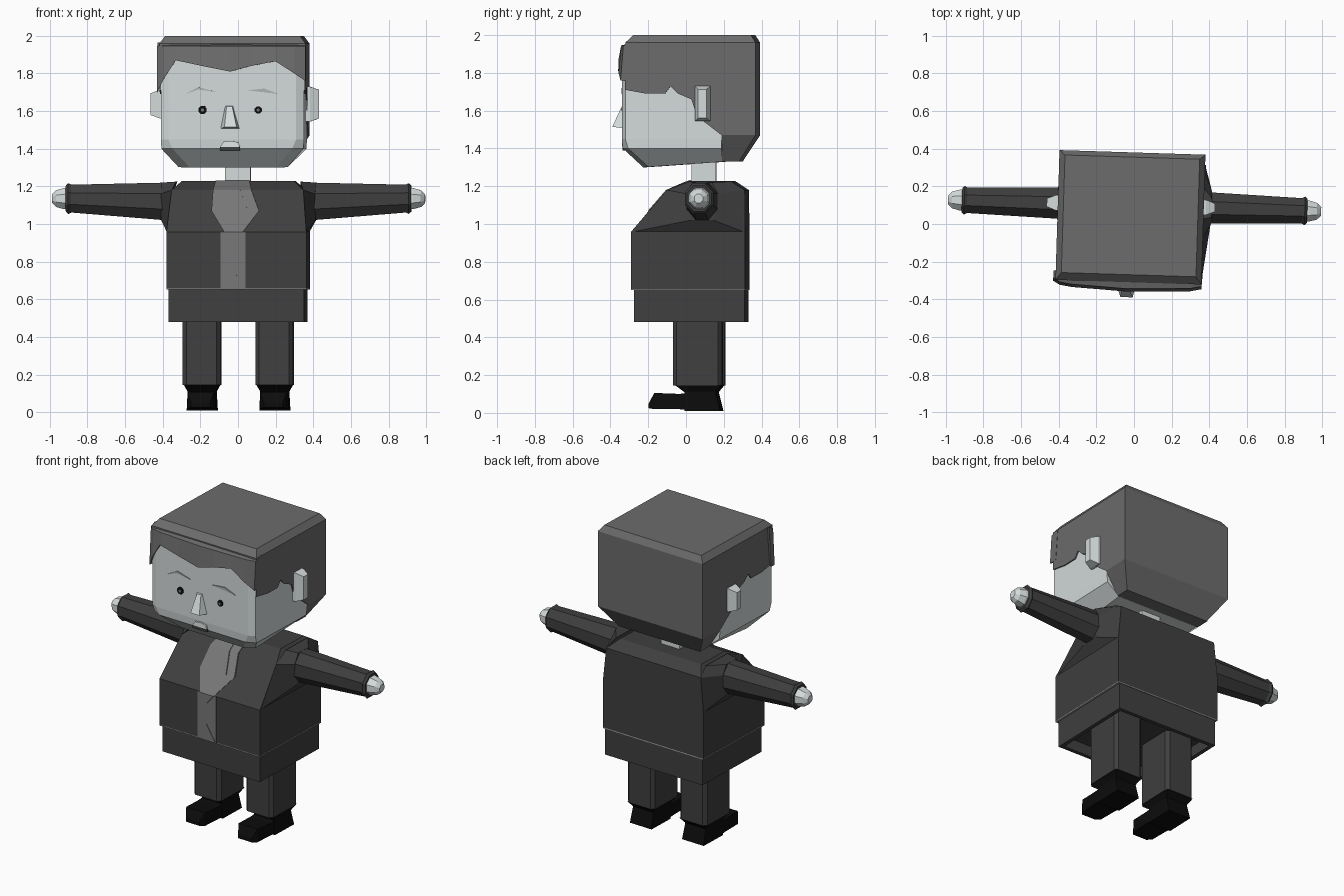
import bpy, bmesh, math
from mathutils import Matrix

if "Cube" in bpy.data.objects:
    bpy.data.objects.remove(bpy.data.objects["Cube"])

TURN = Matrix.Rotation(math.radians(-1.8), 4, 'Z')


def lin(c):
    c /= 255
    return c / 12.92 if c <= 0.04045 else ((c + 0.055) / 1.055) ** 2.4


def material(name, r, g, b):
    m = bpy.data.materials.new(name)
    m.diffuse_color = (lin(r), lin(g), lin(b), 1)
    m.use_nodes = True
    m.node_tree.nodes["Principled BSDF"].inputs["Base Color"].default_value = m.diffuse_color
    return m


SKIN = material("pale skin", 212, 219, 219)
SHADE = material("brow grey", 172, 178, 178)
HAIR = material("hair grey", 108, 108, 108)
SUIT = material("suit charcoal", 63, 63, 63)
TIE = material("tie grey", 120, 120, 120)
TRIM = material("trim grey", 160, 160, 160)
SHOE = material("shoe black", 12, 12, 12)
WHITE = material("white", 235, 240, 240)


def loft(name, parts, mat):
    """Each part is a list of rings with equal point counts, capped at both ends."""
    bm = bmesh.new()
    for rings in parts:
        rows = [[bm.verts.new(p) for p in r] for r in rings]
        n = len(rows[0])
        for a, b in zip(rows, rows[1:]):
            for i in range(n):
                j = (i + 1) % n
                bm.faces.new((a[i], a[j], b[j], b[i]))
        bm.faces.new(rows[0])
        bm.faces.new(rows[-1])
    bmesh.ops.recalc_face_normals(bm, faces=bm.faces)
    bm.transform(TURN)
    me = bpy.data.meshes.new(name)
    bm.to_mesh(me)
    bm.free()
    me.materials.append(mat)
    ob = bpy.data.objects.new(name, me)
    bpy.context.collection.objects.link(ob)
    return ob


def rect(x0, x1, y0, y1, z, c=0.0):
    """Horizontal rectangle, with cut corners if c is given."""
    if not c:
        return [(x0, y0, z), (x1, y0, z), (x1, y1, z), (x0, y1, z)]
    return [(x0 + c, y0, z), (x1 - c, y0, z), (x1, y0 + c, z), (x1, y1 - c, z),
            (x1 - c, y1, z), (x0 + c, y1, z), (x0, y1 - c, z), (x0, y0 + c, z)]


def disc(x, y, z, ry, rz, n=8):
    """Ring around the x axis."""
    return [(x, y + ry * math.cos(math.tau * (i + .5) / n),
             z + rz * math.sin(math.tau * (i + .5) / n)) for i in range(n)]


def plate(name, pts, y0, y1, mat):
    """Flat polygon in x and z, thickened along y."""
    return loft(name, [[[(x, y, z) for x, z in pts] for y in (y0, y1)]], mat)


# Legs and shoes
for s, side in ((-1, "left"), (1, "right")):
    cx = s * 0.193
    loft(side + "_leg", [[rect(cx - .10, cx + .10, -.06, .20, z, .02) for z in (.145, .56)]], SUIT)
    loft(side + "_shoe", [
        [rect(cx - .08, cx + .08, 0, .19, .01), rect(cx - .075, cx + .075, .0, .165, .11),
         rect(cx - .095, cx + .095, -.05, .195, .147)],
        [[(cx + a * w, y, z) for a, z in ((-1, z0), (1, z0), (1, z1), (-1, z1))]
         for y, w, z0, z1 in ((-.19, .05, .025, .05), (-.16, .07, .02, .105),
                              (-.03, .075, .02, .10), (.06, .075, .01, .11))]], SHOE)

# Jacket hem, hollow underneath
loft("jacket_hem", [[rect(-.36, .36, -.265, .32, .652), rect(-.36, .36, -.265, .32, .48),
                     rect(-.335, .335, -.24, .295, .48), rect(-.335, .335, -.24, .295, .55)]], SUIT)
loft("waist_trim", [[rect(-.372, .372, -.28, .325, z) for z in (.651, .657)]], TRIM)

# Jacket body
loft("jacket", [[rect(-.372, .372, -.28, .325, .657), rect(-.372, .372, -.28, .325, .958),
                 rect(-.35, .35, -.09, .322, 1.18), rect(-.30, .30, .02, .25, 1.228)]], SUIT)

# Shoulders, sleeves and hands
AY = 0.098
for s, side in ((-1, "left"), (1, "right")):
    shoulder = [(s * .33, .25, 1.225), (s * .33, .03, 1.225), (s * .35, -.09, 1.18),
                (s * .37, -.275, .958), (s * .37, .32, .958), (s * .35, .32, 1.18)]
    root = [(s * .41, AY + .05, 1.22), (s * .41, AY - .05, 1.22), (s * .41, AY - .085, 1.16),
            (s * .41, AY - .06, 1.02), (s * .41, AY + .06, 1.02), (s * .41, AY + .085, 1.16)]
    loft(side + "_shoulder", [[shoulder, root]], SUIT)
    loft(side + "_sleeve", [[disc(s * .39, AY, 1.12, .09, .108), disc(s * .89, AY, 1.135, .073, .08),
                             disc(s * .905, AY, 1.135, .082, .088),
                             disc(s * .918, AY, 1.135, .07, .075)]], SUIT)
    loft(side + "_hand", [[disc(s * x, AY, 1.135, r, r) for x, r in
                           ((.90, .062), (.93, .06), (.97, .048), (.992, .025))]], SKIN)


# Shirt front and tie, following the chest
def chest(z):
    if z <= .958:
        return -.28
    if z <= 1.18:
        return -.28 + (z - .958) / .222 * .19
    return -.09 + (z - 1.18) / .048 * .11


def strip(rows, lift):
    return [[(x0, chest(z) - lift, z), (x1, chest(z) - lift, z),
             (x1, chest(z) + .02, z), (x0, chest(z) + .02, z)] for z, x0, x1 in rows]


loft("shirt_front", [strip(((.90, -.025, -.015), (.958, -.065, .035), (1.07, -.135, .118),
                            (1.18, -.13, .075), (1.232, -.12, .06)), .009)], TIE)
loft("tie", [strip(((.653, -.085, .05), (.958, -.085, .05)), .005)], TIE)
plate("tie_tip", [(-.08, .66), (.045, .66), (-.018, .76)], -.288, -.28, TIE)
loft("collar_knot", [strip(((1.07, -.11, .06), (1.18, -.04, .015), (1.225, -.015, -.005)), .016)], TIE)

# Neck
loft("neck", [[rect(-.07, .065, .03, .16, z) for z in (1.18, 1.36)]], SKIN)

# Face block with cut jaw
HX = -0.02


def jaw(w, y0, y1, z, c, tilt=0):
    return [(x, y, q + tilt * (y - y0)) for x, y, q in
            [(HX - w, y1, z), (HX - w, y0 + c, z), (HX - w + 2 * c, y0, z),
             (HX + w - 2 * c, y0, z), (HX + w, y0 + c, z), (HX + w, y1, z)]]


loft("face", [[jaw(.29, -.22, .20, 1.30, .03, .07), jaw(.378, -.325, .20, 1.40, .03),
               jaw(.38, -.33, .20, 1.45, .02), jaw(.38, -.33, .20, 1.90, .02)]], SKIN)

# Hair shell: stepped side outline, chamfered crown and nape
outline = [(.38, 1.96), (.38, 1.47), (.20, 1.47), (.07, 1.57), (.04, 1.66), (-.03, 1.69),
           (-.07, 1.73), (-.10, 1.69), (-.20, 1.69), (-.31, 1.71), (-.31, 1.96)]
loft("hair", [
    [[(HX + w, y, z) for y, z in outline] for w in (-.388, .388)],
    [rect(HX - .388, HX + .388, -.31, .38, 1.96), rect(HX - .358, HX + .358, -.27, .355, 2.0)],
    [rect(HX - .30, HX + .30, .20, .29, 1.33), rect(HX - .388, HX + .388, .20, .38, 1.47)]], HAIR)

# Fringe swept over the forehead
cols = [(-.42, 1.70, -.315), (-.385, 1.77, -.335), (-.32, 1.87, -.345), (-.18, 1.84, -.352),
        (-.03, 1.81, -.36), (.08, 1.84, -.356), (.21, 1.865, -.352), (.31, 1.80, -.348), (.37, 1.76, -.335)]
loft("fringe", [[[(x, -.26, 1.965), (x, y + .015, 1.945), (x, y, z), (x, -.28, z)]
                 for x, z, y in cols]], HAIR)

# Ears
for s, side, h in ((-1, "left", .07), (1, "right", .088)):
    loft(side + "_ear", [[[(HX + s * x, .10 + a * w, 1.637 + b * k) for a, b in
                           ((-1, -1), (1, -1), (1, 1), (-1, 1))]
                          for x, w, k in ((.36, .042, h + .005), (.40, .04, h + .005), (.447, .022, h - .012))]], SKIN)

# Nose
loft("nose", [[[(-.085, -.32, 1.505), (.02, -.32, 1.505), (.005, -.39, 1.515), (-.06, -.39, 1.515)],
               [(-.06, -.32, 1.63), (-.015, -.32, 1.63), (-.02, -.34, 1.625), (-.05, -.34, 1.625)]]], SKIN)

# Eyes, with a small grey pupil
for x, r, side in ((-.178, .024, "left"), (.118, .021, "right")):
    for k, y, m, part in ((1, -.336, SHOE, "_eye"), (.4, -.339, TIE, "_pupil")):
        plate(side + part, [(x + k * r * math.cos(i * math.tau / 8 + .39),
                             1.606 + k * r * math.sin(i * math.tau / 8 + .39)) for i in range(8)], y, -.32, m)

# Brows and mouth
plate("left_brow", [(-.27, 1.69), (-.20, 1.715), (-.10, 1.70), (-.20, 1.728)], -.336, -.328, SHADE)
plate("right_brow", [(.06, 1.71), (.15, 1.70), (.23, 1.69), (.15, 1.72)], -.336, -.328, SHADE)
plate("upper_lip", [(-.085, 1.41), (.02, 1.41), (.015, 1.432), (-.02, 1.442), (-.065, 1.438)], -.338, -.325, WHITE)
plate("mouth", [(-.085, 1.39), (.02, 1.39), (.02, 1.41), (-.085, 1.41)], -.335, -.32, SUIT)
